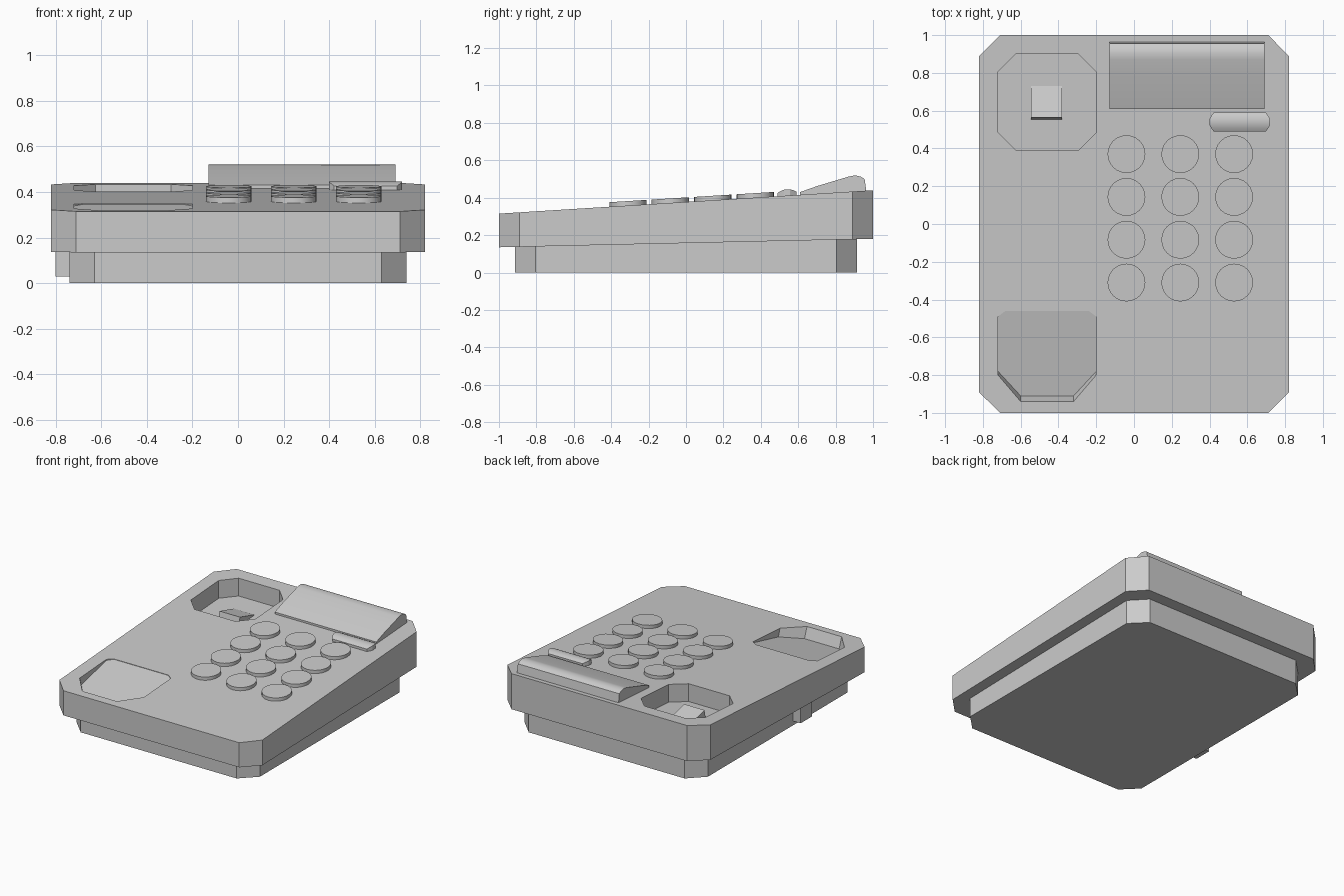
import bpy, bmesh, math

if "Cube" in bpy.data.objects:
    bpy.data.objects.remove(bpy.data.objects["Cube"])

grey = bpy.data.materials.new("light grey plastic")
grey.diffuse_color = (0.6, 0.6, 0.6, 1)
grey.use_nodes = True
grey.node_tree.nodes["Principled BSDF"].inputs["Base Color"].default_value = grey.diffuse_color


def top(y):
    """Height of the sloping upper surface."""
    return 0.3775 + 0.0625 * y


def finish(name, bm, smooth=False):
    bmesh.ops.recalc_face_normals(bm, faces=bm.faces)
    me = bpy.data.meshes.new(name)
    bm.to_mesh(me)
    bm.free()
    me.materials.append(grey)
    ob = bpy.data.objects.new(name, me)
    bpy.context.collection.objects.link(ob)
    if smooth:
        bpy.context.view_layer.objects.active = ob
        ob.select_set(True)
        bpy.ops.object.shade_smooth_by_angle(angle=math.radians(30))
        ob.select_set(False)
    return ob


def loft(name, lower, upper, smooth=False):
    """Join two matching rings of points into a closed solid."""
    bm = bmesh.new()
    a = [bm.verts.new(p) for p in lower]
    b = [bm.verts.new(p) for p in upper]
    n = len(a)
    bm.faces.new(a)
    bm.faces.new(b)
    for i in range(n):
        bm.faces.new((a[i], a[(i + 1) % n], b[(i + 1) % n], b[i]))
    return finish(name, bm, smooth)


def octagon(x0, x1, y0, y1, cx, cy):
    return [(x0 + cx, y0), (x1 - cx, y0), (x1, y0 + cy), (x1, y1 - cy),
            (x1 - cx, y1), (x0 + cx, y1), (x0, y1 - cy), (x0, y0 + cy)]


def prism(name, ring, low, high, smooth=False):
    return loft(name, [(x, y, low(y)) for x, y in ring],
                [(x, y, high(y)) for x, y in ring], smooth)


def extrude_x(name, profile, x0, x1, smooth=False):
    return loft(name, [(x0, y, z) for y, z in profile],
                [(x1, y, z) for y, z in profile], smooth)


def cut(target, cutter):
    cutter.hide_render = True
    mod = target.modifiers.new("recess", 'BOOLEAN')
    mod.operation, mod.solver, mod.object = 'DIFFERENCE', 'EXACT', cutter
    bpy.context.view_layer.objects.active = target
    bpy.ops.object.modifier_apply(modifier=mod.name)
    bpy.data.objects.remove(cutter)


# Main housing and the smaller foot under it
body = prism("housing", octagon(-0.82, 0.82, -1, 1, 0.11, 0.11),
             lambda y: 0.1575 + 0.0225 * y, top)
prism("foot", octagon(-0.74, 0.74, -0.915, 0.915, 0.11, 0.11),
      lambda y: 0, lambda y: 0.16 + 0.0225 * y)

# Earpiece recess
cut(body, prism("ear_cutter", octagon(-0.72, -0.20, 0.39, 0.90, 0.095, 0.095),
                lambda y: top(y) - 0.13, lambda y: top(y) + 0.05))

# Mouthpiece recess: floor ramps down toward the front, front walls lean in
rim = [(-0.60, -0.94), (-0.32, -0.94), (-0.20, -0.80), (-0.20, -0.49),
       (-0.24, -0.46), (-0.68, -0.46), (-0.72, -0.49), (-0.72, -0.80)]
floor = [(x, max(y, -0.91) if y < -0.9 else y + (0.02 if y < -0.7 else 0))
         for x, y in rim]
cut(body, loft("mouth_cutter",
               [(x, y, top(y) - 0.003 - 0.17 * (-0.46 - y)) for x, y in floor],
               [(x, y, top(y) + 0.001) for x, y in rim]))

# Hook switch ramp inside the earpiece recess
extrude_x("hook_switch", [(0.55, top(0.55) - 0.14), (0.565, top(0.565) - 0.07),
                          (0.73, top(0.73) - 0.125), (0.73, top(0.73) - 0.14)],
          -0.545, -0.38)

# Keypad
for row in range(4):
    for col in range(3):
        cx, cy = -0.04 + 0.285 * col, 0.37 - 0.2267 * row
        ring = [(cx + 0.1 * math.cos(math.tau * i / 24),
                 cy + 0.1 * math.sin(math.tau * i / 24)) for i in range(24)]
        prism(f"key_{row}_{col}", ring, lambda y: top(y) - 0.01,
              lambda y: top(y) + 0.024, True)

# Long function key with a gently domed top
pill = octagon(0.40, 0.72, 0.49, 0.59, 0.022, 0.025)
pill[5:5] = [(0.698, 0.59)]
bm = bmesh.new()
steps = 6
rows = []
for i in range(steps + 1):
    t = i / steps
    y = 0.49 + 0.10 * t
    inset = 0.022 * max(0, abs(2 * t - 1) - 0.4) / 0.6
    z = top(y) + 0.018 + 0.016 * (1 - (2 * t - 1) ** 2)
    rows.append([bm.verts.new(p) for p in
                 ((0.40 + inset, y, top(y) - 0.01), (0.40 + inset, y, z),
                  (0.72 - inset, y, z), (0.72 - inset, y, top(y) - 0.01))])
for a, b in zip(rows, rows[1:]):
    for k in range(4):
        bm.faces.new((a[k], a[(k + 1) % 4], b[(k + 1) % 4], b[k]))
bm.faces.new(rows[0])
bm.faces.new(rows[-1])
finish("function_key", bm, True)

# Raised display hood
extrude_x("display_hood",
          [(0.61, 0.40), (0.61, 0.430), (0.70, 0.462), (0.80, 0.492),
           (0.87, 0.513), (0.905, 0.520), (0.935, 0.512), (0.955, 0.500),
           (0.965, 0.43)], -0.13, 0.69, True)

# Small connector on the left side
prism("cord_socket", [(-0.80, -0.31), (-0.73, -0.31), (-0.73, -0.18),
                      (-0.80, -0.18)], lambda y: 0.03, lambda y: 0.17)
